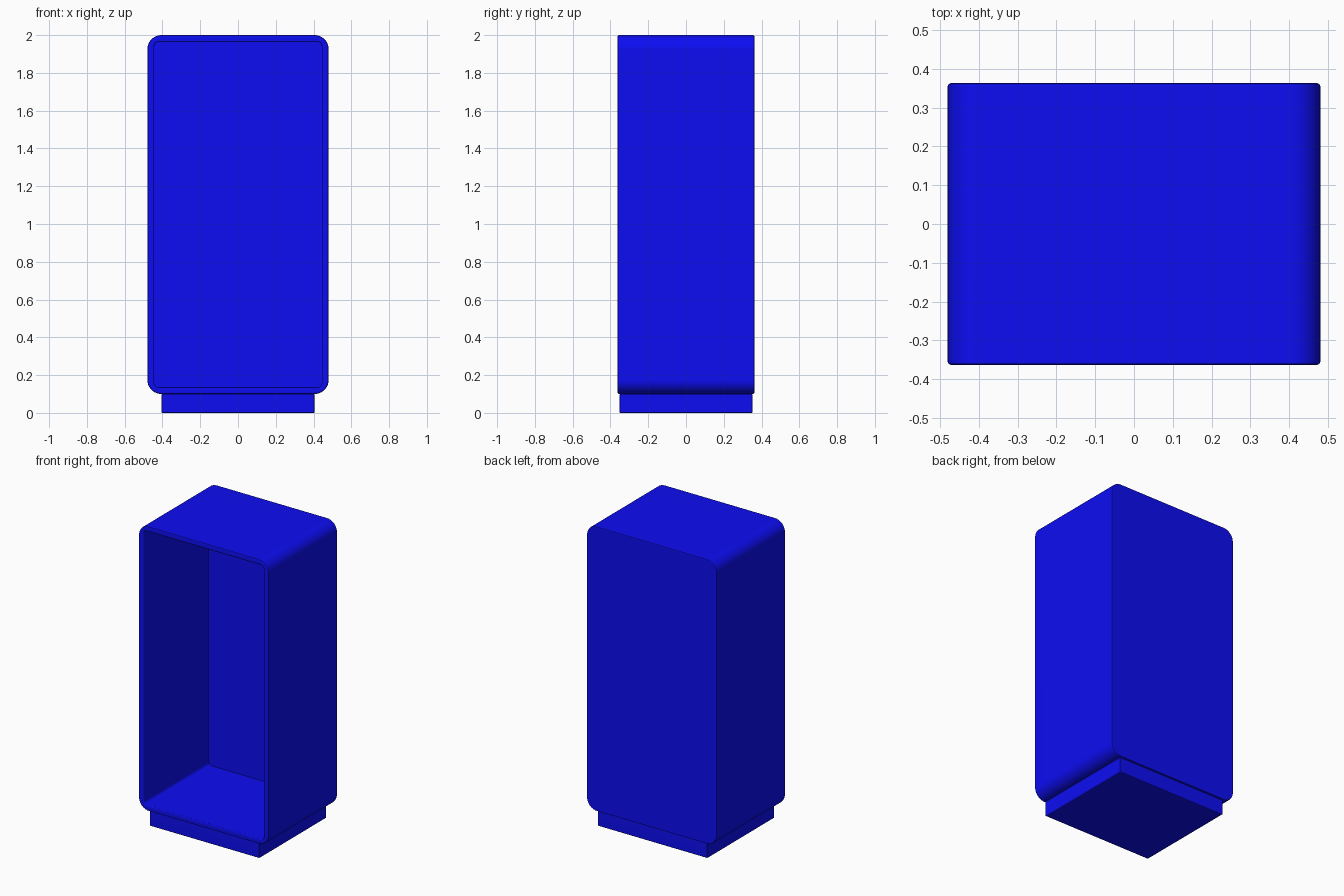
import bpy, bmesh, math

if "Cube" in bpy.data.objects:
    bpy.data.objects.remove(bpy.data.objects["Cube"])

blue = bpy.data.materials.new("blue")
blue.diffuse_color = (0.004, 0.004, 0.9, 1)
blue.use_nodes = True
blue.node_tree.nodes["Principled BSDF"].inputs["Base Color"].default_value = blue.diffuse_color

HALF_W, Z0, Z1, SEG = 0.48, 0.10, 2.0, 10


def ring(bm, inset, r, y):
    """Rounded rectangle in the xz plane, inset from the outer outline."""
    d = inset + r
    cx, lo, hi = HALF_W - d, Z0 + d, Z1 - d
    verts = []
    for q, (x, z) in enumerate([(cx, hi), (-cx, hi), (-cx, lo), (cx, lo)]):
        for i in range(SEG + 1):
            a = math.pi / 2 * (q + i / SEG)
            verts.append(bm.verts.new((x + r * math.cos(a), y, z + r * math.sin(a))))
    return verts


def finish(bm, name):
    bmesh.ops.recalc_face_normals(bm, faces=bm.faces)
    me = bpy.data.meshes.new(name)
    bm.to_mesh(me)
    bm.free()
    me.materials.append(blue)
    ob = bpy.data.objects.new(name, me)
    bpy.context.collection.objects.link(ob)
    bpy.ops.object.select_all(action='DESELECT')
    ob.select_set(True)
    bpy.context.view_layer.objects.active = ob
    bpy.ops.object.shade_smooth_by_angle(angle=math.radians(40))
    # keep the large faces evenly shaded
    wn = ob.modifiers.new("even_shading", 'WEIGHTED_NORMAL')
    wn.keep_sharp = True
    return ob


# Cabinet shell: back panel, outer walls, front rim, open cavity
bm = bmesh.new()
profile = [  # inset, corner radius, y
    (0.008, 0.067, 0.363), (0.0025, 0.0725, 0.3605), (0, 0.075, 0.355),
    (0, 0.075, -0.355), (0.0025, 0.0725, -0.3605), (0.008, 0.067, -0.363),
    (0.030, 0.028, -0.363), (0.0345, 0.0235, -0.361), (0.0365, 0.0215, -0.357),
    (0.0365, 0.0215, 0.325)]
rings = [ring(bm, *p) for p in profile]
n = len(rings[0])
for a, b in zip(rings, rings[1:]):
    for i in range(n):
        j = (i + 1) % n
        bm.faces.new((a[i], a[j], b[j], b[i]))
bm.faces.new(rings[0])
bm.faces.new(rings[-1])
finish(bm, "cabinet_shell")

# Plinth base with softened edges
bm = bmesh.new()
bmesh.ops.create_cube(bm, size=1)
for v in bm.verts:
    v.co.x *= 0.81
    v.co.y *= 0.705
    v.co.z = 0.1 * (v.co.z + 0.5)
bmesh.ops.bevel(bm, geom=bm.edges[:], offset=0.005, segments=3,
                profile=0.5, affect='EDGES')
finish(bm, "plinth_base")
